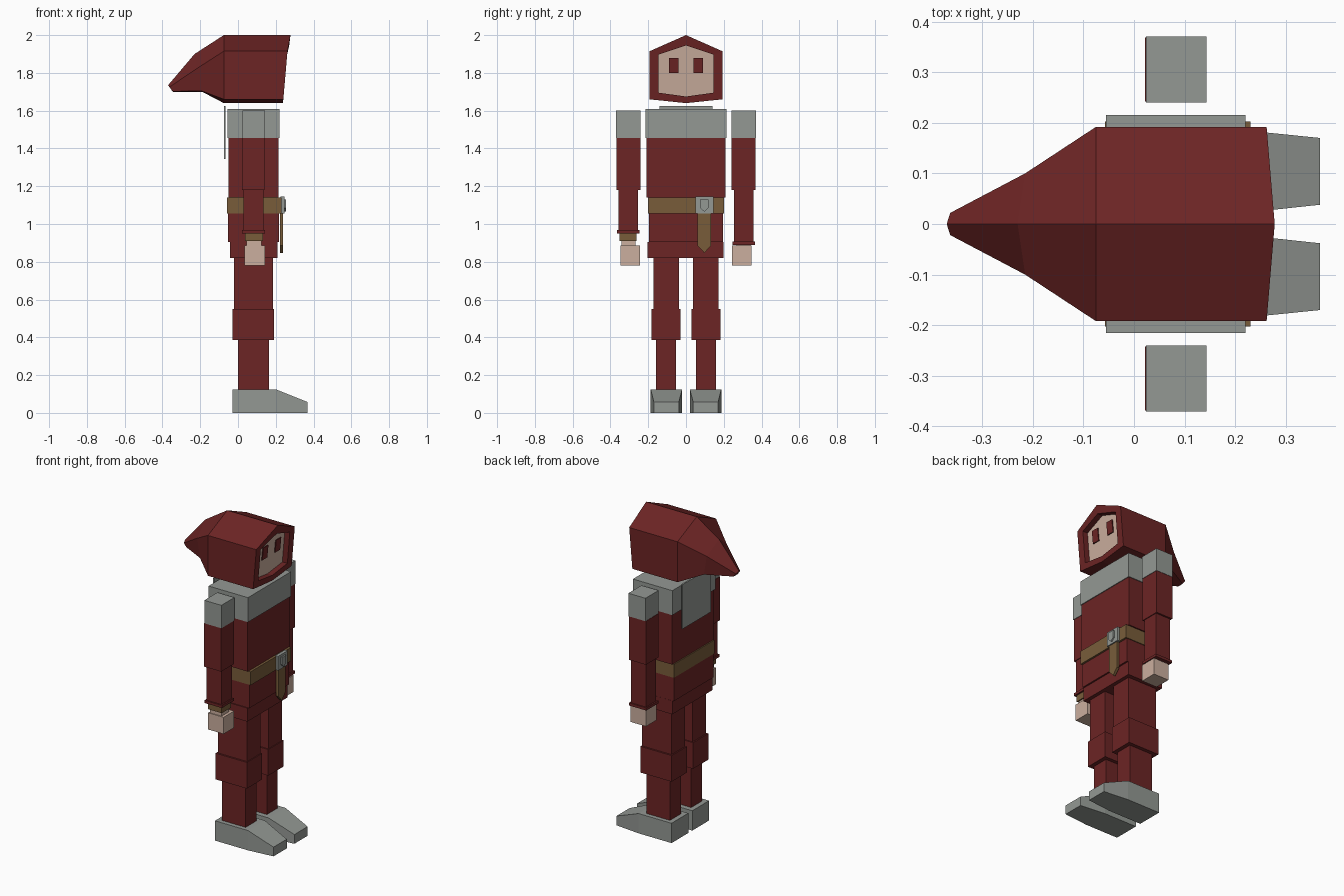
import bpy, bmesh
from mathutils import Vector

if "Cube" in bpy.data.objects:
    bpy.data.objects.remove(bpy.data.objects["Cube"])


def material(name, r, g, b):
    m = bpy.data.materials.new(name)
    m.diffuse_color = (r, g, b, 1)
    m.use_nodes = True
    m.node_tree.nodes["Principled BSDF"].inputs["Base Color"].default_value = m.diffuse_color
    return m


RED = material("dark red cloth", .150, .018, .018)
GREY = material("grey armour", .295, .315, .295)
SKIN = material("skin", .60, .43, .345)
BROWN = material("brown leather", .19, .108, .042)


def finish(name, bm, *mats):
    bmesh.ops.recalc_face_normals(bm, faces=bm.faces)
    me = bpy.data.meshes.new(name)
    bm.to_mesh(me)
    bm.free()
    for m in mats:
        me.materials.append(m)
    ob = bpy.data.objects.new(name, me)
    bpy.context.collection.objects.link(ob)
    return ob


def box(name, mat, x, y, z):
    bm = bmesh.new()
    bmesh.ops.create_cube(bm, size=1)
    for v in bm.verts:
        v.co = [a + (b - a) * (c + .5) for (a, b), c in zip((x, y, z), v.co)]
    return finish(name, bm, mat)


def plate(name, mat, outline, x0, x1):
    """Extrude a (y, z) outline from x0 to x1."""
    bm = bmesh.new()
    face = bm.faces.new([bm.verts.new((x0, y, z)) for y, z in outline])
    ext = bmesh.ops.extrude_face_region(bm, geom=[face])["geom"]
    for v in ext:
        if isinstance(v, bmesh.types.BMVert):
            v.co.x = x1
    return finish(name, bm, mat)


# Hood: six-sided rings, given as ridge, eave and lower edge (x, y, z) and keel
def ring(ridge, eave, low, keel):
    flip = lambda p: (p[0], -p[1], p[2])
    return [ridge, eave, low, keel, flip(low), flip(eave)]


rings = [
    ring((-.37, 0, 1.735), (-.363, .022, 1.725), (-.345, .02, 1.702), (-.345, 0, 1.70)),
    ring((-.23, 0, 1.90), (-.215, .10, 1.825), (-.195, .10, 1.705), (-.19, 0, 1.70)),
    ring((-.075, 0, 2.0), (-.075, .192, 1.915), (-.075, .192, 1.66), (-.075, 0, 1.64)),
    ring((.278, 0, 2.0), (.262, .192, 1.915), (.24, .192, 1.66), (.238, 0, 1.64)),
]
# Face opening: inner rim and recessed back wall
rings.append(ring((.271, 0, 1.945), (.260, .145, 1.897), (.243, .145, 1.695), (.241, 0, 1.675)))
rings.append([(x - .035, y, z) for x, y, z in rings[-1]])
bm = bmesh.new()
loops = [[bm.verts.new(p) for p in r] for r in rings]
for a, b in zip(loops, loops[1:]):
    for i in range(6):
        j = (i + 1) % 6
        bm.faces.new((a[i], a[j], b[j], b[i]))
bm.faces.new(loops[0])
face = bm.faces.new(loops[-1])
face.material_index = 1
finish("hood_and_face", bm, RED, SKIN)

# Eyes: thin plates following the slanted face
for side, name in ((1, "left"), (-1, "right")):
    eye = box(name + "_eye", RED, (0, .006), (side * .064 - .025, side * .064 + .025), (1.80, 1.88))
    for v in eye.data.vertices:
        v.co.x += .226 + (v.co.z - 1.80) * .10

# Torso stack
box("shoulder_armour", GREY, (-.055, .22), (-.215, .215), (1.455, 1.61))
box("chest", RED, (-.05, .215), (-.21, .21), (1.14, 1.455))
box("belt", BROWN, (-.057, .23), (-.202, .202), (1.055, 1.14))
box("waist", RED, (-.053, .218), (-.197, .197), (.905, 1.055))
box("hips", RED, (-.043, .208), (-.203, .198), (.82, .905))
box("back_plate", GREY, (-.075, -.065), (-.14, .14), (1.345, 1.625))

# Buckle, emblem and hanging strap
box("buckle", GREY, (.225, .245), (.05, .145), (1.055, 1.145))
plate("buckle_shield", GREY, [(.075, 1.13), (.118, 1.13), (.118, 1.085), (.097, 1.065), (.075, 1.085)], .245, .254)
plate("belt_strap", BROWN, [(.062, 1.06), (.132, 1.06), (.132, .885), (.097, .847), (.062, .885)], .222, .238)


def span(side, a, b):
    return tuple(sorted((side * a, side * b)))


for side, name in ((1, "left"), (-1, "right")):
    # Legs
    box(name + "_thigh", RED, (-.02, .185), span(side, .038, .172), (.55, .82))
    box(name + "_knee", RED, (-.028, .19), span(side, .03, .183), (.385, .55))
    box(name + "_shin", RED, (0, .165), span(side, .052, .16), (.12, .385))
    # Boots: rectangular cross-sections tapering toward the toe
    bm = bmesh.new()
    sections = [(-.03, .02, .187, .125), (.20, .02, .187, .125), (.367, .038, .17, .058)]
    loops = [[bm.verts.new((x, side * y, z)) for y, z in ((a, 0), (b, 0), (b, h), (a, h))]
             for x, a, b, h in sections]
    for p, q in zip(loops, loops[1:]):
        for i in range(4):
            j = (i + 1) % 4
            bm.faces.new((p[i], p[j], q[j], q[i]))
    bm.faces.new(loops[0])
    bm.faces.new(loops[-1])
    finish(name + "_boot", bm, GREY)

    # Arms: the right sleeve is shorter and shows a bracer and wrist
    cuff = .89 if side > 0 else .95
    box(name + "_shoulder_pad", GREY, (.024, .143), span(side, .24, .37), (1.455, 1.60))
    box(name + "_upper_arm", RED, (.022, .14), span(side, .242, .368), (1.18, 1.455))
    box(name + "_forearm", RED, (.03, .135), span(side, .255, .357), (cuff + .01, 1.18))
    box(name + "_cuff", RED, (.022, .143), span(side, .245, .365), (cuff, cuff + .017))
    if side < 0:
        box("right_bracer", BROWN, (.037, .133), (-.352, -.262), (.91, .952))
    box(name + "_wrist", SKIN, (.045, .125), span(side, .268, .342), (.88, .915))
    box(name + "_hand", SKIN, (.035, .143), span(side, .243, .348), (.78, .885))
